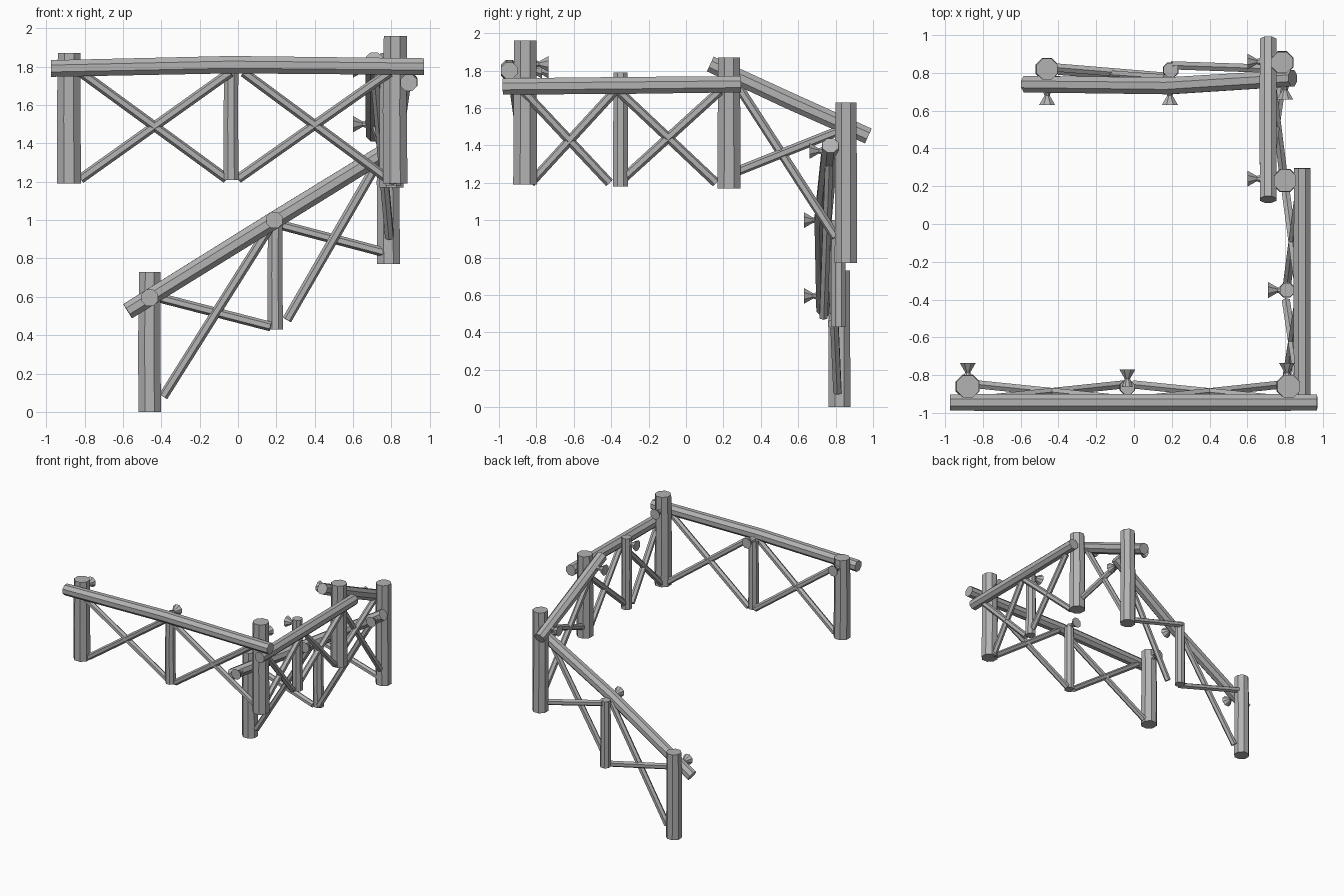
import bpy, bmesh, math
from mathutils import Vector

old = bpy.data.objects.get("Cube")
if old:
    bpy.data.objects.remove(old, do_unlink=True)

wood = bpy.data.materials.new("grey_wood")
wood.use_nodes = True
wood.diffuse_color = (0.45, 0.45, 0.45, 1)
wood.node_tree.nodes["Principled BSDF"].inputs["Base Color"].default_value = (0.45, 0.45, 0.45, 1)


def log(name, points, radii, sides=8):
    """Capped faceted tube through the points, one radius per point."""
    pts = [Vector(p) for p in points]
    axis = (pts[-1] - pts[0]).normalized()
    ref = Vector((0, 1, 0)) if abs(axis.z) > 0.9 else Vector((0, 0, 1))
    u = axis.cross(ref).normalized()
    v = axis.cross(u)
    bm = bmesh.new()
    rings = []
    for p, r in zip(pts, radii):
        ring = []
        for i in range(sides):
            a = math.tau * (i + 0.5) / sides
            ring.append(bm.verts.new(p + r * (u * math.cos(a) + v * math.sin(a))))
        rings.append(ring)
    for low, high in zip(rings, rings[1:]):
        for i in range(sides):
            j = (i + 1) % sides
            bm.faces.new((low[i], low[j], high[j], high[i]))
    bm.faces.new(rings[0])
    bm.faces.new(rings[-1])
    bmesh.ops.recalc_face_normals(bm, faces=bm.faces)
    mesh = bpy.data.meshes.new(name)
    bm.to_mesh(mesh)
    bm.free()
    mesh.materials.append(wood)
    obj = bpy.data.objects.new(name, mesh)
    bpy.context.collection.objects.link(obj)
    return obj


def post(name, x, y, low, high, r):
    mid = (low + high) / 2
    log(name, [(x, y, low), (x - 0.003, y, mid), (x, y, high)], [r * 1.03, r * 1.01, r * 0.97])


def rail(name, *points):
    log(name, points, [0.047, 0.049, 0.047][:len(points)])


def brace(name, a, b):
    log(name, [a, b], [0.025, 0.025], 6)


def peg(name, tip, direction):
    """Flared peg with a narrow waist; the tip is its wide outer end."""
    t, d = Vector(tip), Vector(direction)
    log(name, [t, t - d * 0.05, t - d * 0.09], [0.046, 0.015, 0.03])


# Posts
post("front_right_post", -0.88, -0.86, 1.19, 1.87, 0.066)
post("front_middle_post", -0.035, -0.865, 1.21, 1.79, 0.041)
post("front_left_post", 0.82, -0.86, 1.19, 1.96, 0.067)
post("side_middle_post", 0.81, -0.35, 1.18, 1.79, 0.042)
post("side_back_post", 0.80, 0.23, 1.17, 1.87, 0.065)
post("back_left_post", 0.785, 0.855, 0.77, 1.63, 0.063)
post("back_middle_post", 0.195, 0.815, 0.43, 1.0, 0.042)
post("back_right_post", -0.46, 0.82, 0.0, 0.73, 0.062)

# Handrails
rail("front_rail", (-0.975, -0.945, 1.79), (-0.04, -0.945, 1.81), (0.97, -0.945, 1.80))
rail("side_rail", (0.89, -0.98, 1.715), (0.89, -0.35, 1.72), (0.89, 0.295, 1.727))
rail("link_rail", (0.71, 0.13, 1.835), (0.71, 0.55, 1.64), (0.71, 0.975, 1.45))
rail("back_rail", (-0.575, 0.74, 0.525), (0.19, 0.732, 1.0), (0.84, 0.772, 1.40))

# Front braces: low ends meet the posts, high ends lean out to the rail
for i, (xl, xh, name) in enumerate([(-0.06, -0.82, "a"), (-0.82, -0.04, "b"),
                                    (0.0, 0.79, "c"), (0.78, 0.03, "d")]):
    brace("front_brace_" + name, (xl, -0.85, 1.215), (xh, -0.93, 1.77))

# Side braces
for yl, yh, name in [(-0.41, -0.87, "a"), (-0.83, -0.38, "b"),
                     (-0.36, 0.18, "c"), (0.16, -0.36, "d")]:
    brace("side_brace_" + name, (0.805, yl, 1.20), (0.875, yh, 1.69))

# Braces between the side and back runs
brace("link_brace_steep", (0.79, 0.80, 0.91), (0.715, 0.27, 1.73))
brace("link_brace_shallow", (0.79, 0.27, 1.26), (0.72, 0.82, 1.48))

# Back braces
brace("back_brace_a", (-0.43, 0.83, 0.60), (0.17, 0.78, 0.445))
brace("back_brace_b", (-0.39, 0.81, 0.08), (0.17, 0.77, 0.97))
brace("back_brace_c", (0.255, 0.735, 0.48), (0.74, 0.765, 1.32))
brace("back_brace_d", (0.20, 0.84, 0.98), (0.77, 0.82, 0.83))

# Pegs on the inner faces
for name, x, y, z in [("right", -0.88, -0.735, 1.80), ("middle", -0.035, -0.77, 1.80),
                      ("left", 0.81, -0.735, 1.835)]:
    peg("front_peg_" + name, (x, y, z), (0, 1, 0))
for name, x, z in [("right", -0.46, 0.595), ("middle", 0.19, 1.0), ("left", 0.80, 1.37)]:
    peg("back_peg_" + name, (x, 0.63 if x < 0.5 else 0.66, z), (0, -1, 0))
for name, x, y, z in [("side_peg_middle", 0.71, -0.35, 1.74),
                      ("link_peg_front", 0.60, 0.24, 1.785),
                      ("link_peg_back", 0.60, 0.86, 1.50)]:
    peg(name, (x, y, z), (-1, 0, 0))
